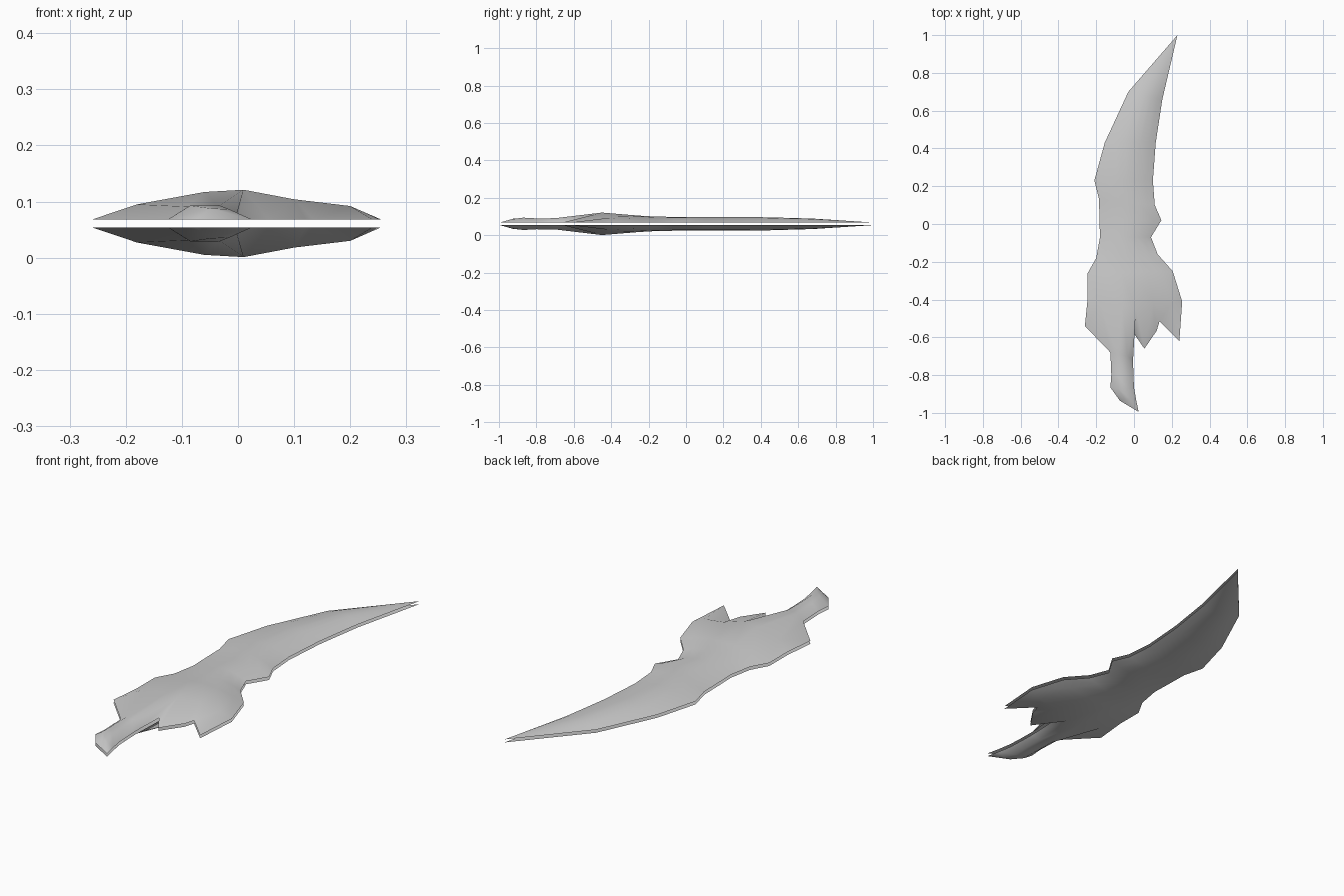
import bpy, bmesh
from mathutils import Vector

cube = bpy.data.objects.get("Cube")
if cube:
    bpy.data.objects.remove(cube, do_unlink=True)

MID, GAP = 0.061, 0.007   # middle plane and half the slot between the shells

steel = bpy.data.materials.new("grey steel")
steel.use_nodes = True
colour = (0.6, 0.6, 0.6, 1)
steel.diffuse_color = colour
steel.node_tree.nodes["Principled BSDF"].inputs["Base Color"].default_value = colour


def build_shell(name, side):
    """One open half of the knife; side is +1 for upper, -1 for lower."""
    bm = bmesh.new()

    def pt(x, y, h=0):
        return bm.verts.new((x, y, MID + side * (GAP + h)))

    def face(*vs):
        bm.faces.new(vs)

    def bridge(a, b):
        for i in range(len(a) - 1):
            face(a[i], b[i], b[i + 1], a[i + 1])

    # Blade: lens sections between the back edge and the cutting edge
    section = [(0, 0), (.2, .6), (.4, .92), (.55, 1), (.7, .87), (.87, .5), (1, 0)]
    stations = [((-.03, .70), (.15, .66), .021),
                ((-.155, .43), (.115, .43), .028),
                ((-.21, .23), (.10, .23), .029),
                ((-.185, .13), (.11, .10), .029),
                ((-.183, .03), (.145, .02), .029),
                ((-.18, -.07), (.09, -.07), .030),
                ((-.20, -.18), (.125, -.16), .032),
                ((-.245, -.26), (.205, -.25), .037)]
    rows = []
    for left, right, h in stations:
        a, b = Vector(left), Vector(right)
        rows.append([pt(*a.lerp(b, t), h * f) for t, f in section])

    # Guard: the thickest row, closing the blade
    guard = [pt(-.245, -.39), pt(-.18, -.42, .027), pt(-.06, -.43, .049),
             pt(.01, -.45, .053), pt(.10, -.42, .036), pt(.20, -.42, .024),
             pt(.255, -.41)]
    rows.append(guard)
    tip = pt(.23, 1)
    for i in range(len(section) - 1):
        face(tip, rows[0][i], rows[0][i + 1])
    for a, b in zip(rows, rows[1:]):
        bridge(a, b)

    # Handle: narrow sections running down to a slanted pommel
    grip = [[pt(-.125, -.68), pt(-.09, -.69, .023), pt(-.035, -.70, .023), pt(-.005, -.72)],
            [pt(-.12, -.80), pt(-.09, -.80, .022), pt(-.035, -.80, .022), pt(-.003, -.80)],
            [pt(-.125, -.865), pt(-.085, -.87, .025), pt(-.035, -.87, .026), pt(0, -.865)],
            [pt(-.075, -.935), pt(-.05, -.925, .020), pt(-.015, -.93, .018), pt(.012, -.935)]]
    for a, b in zip(grip, grip[1:]):
        bridge(a, b)
    end = pt(.025, -.995)
    for i in range(3):
        face(end, grip[-1][i + 1], grip[-1][i])

    # Shoulder joining guard and handle
    g, top = guard, grip[0]
    corner, notch = pt(-.26, -.54), pt(0, -.58)
    face(g[0], corner, g[1])
    face(g[1], corner, top[0], top[1])
    face(g[1], top[1], g[2])
    face(g[2], top[1], top[2])
    face(g[2], top[2], g[3])
    face(g[3], top[2], top[3], notch)

    # Two prongs on the cutting side of the guard
    prong, inner, fork, spike = pt(.055, -.66), pt(.12, -.565), pt(.135, -.515), pt(.24, -.62)
    face(g[3], notch, prong, g[4])
    face(g[4], prong, inner, fork)
    face(g[4], fork, g[5])
    face(g[5], fork, spike)
    face(g[5], spike, g[6])

    bmesh.ops.recalc_face_normals(bm, faces=bm.faces)
    bm.normal_update()
    flipped = [f for f in bm.faces if f.normal.z * side < 0]
    bmesh.ops.reverse_faces(bm, faces=flipped)
    for f in bm.faces:
        f.smooth = True
    mesh = bpy.data.meshes.new(name)
    bm.to_mesh(mesh)
    bm.free()
    mesh.materials.append(steel)
    obj = bpy.data.objects.new(name, mesh)
    bpy.context.collection.objects.link(obj)


build_shell("upper_knife_shell", 1)
build_shell("lower_knife_shell", -1)
